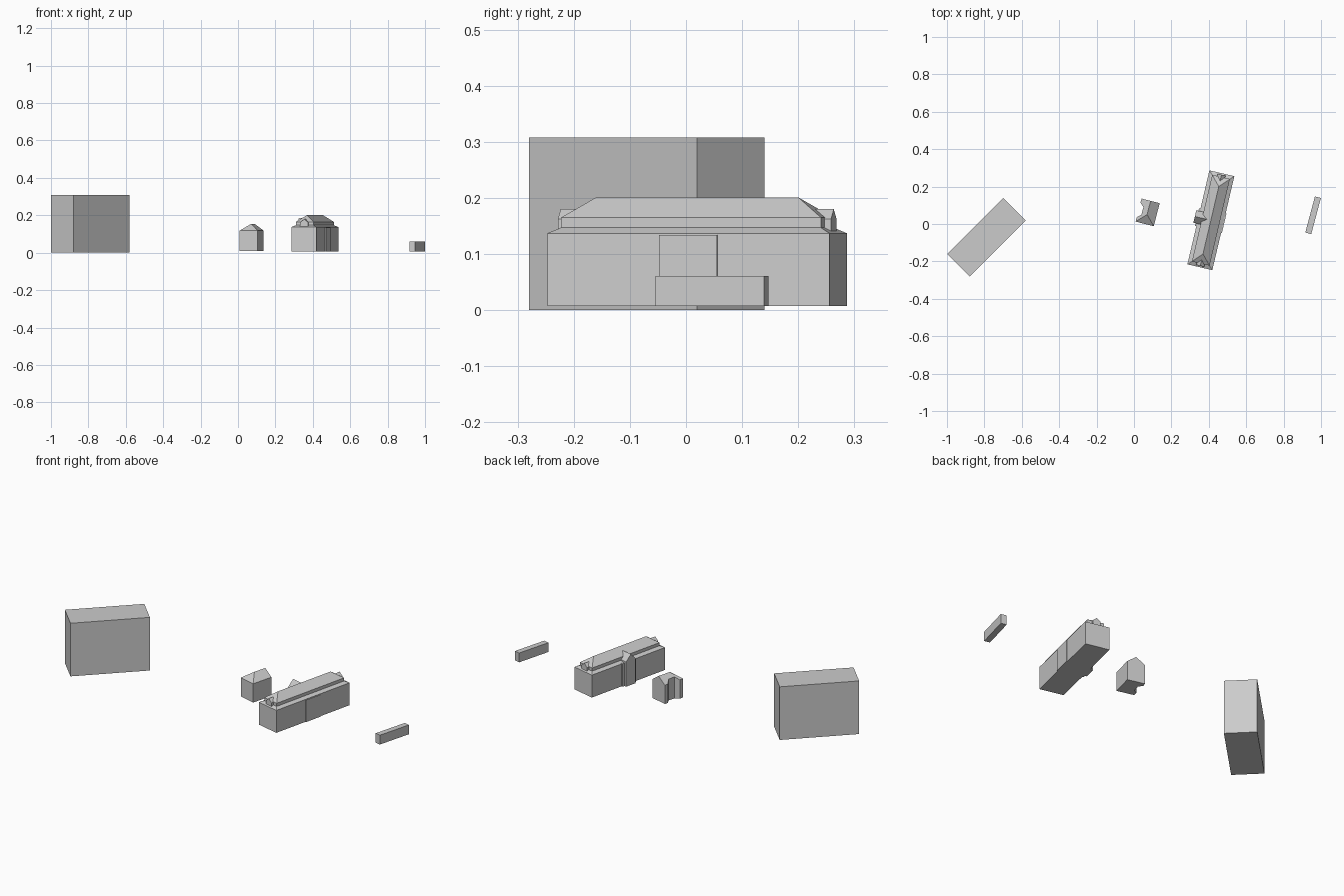
import bpy, bmesh, math
from mathutils import Matrix

if "Cube" in bpy.data.objects:
    bpy.data.objects.remove(bpy.data.objects["Cube"])


def make(name, bm, loc=(0, 0), deg=0):
    bmesh.ops.remove_doubles(bm, verts=bm.verts, dist=1e-6)
    bmesh.ops.recalc_face_normals(bm, faces=bm.faces)
    me = bpy.data.meshes.new(name)
    bm.to_mesh(me)
    bm.free()
    ob = bpy.data.objects.new(name, me)
    bpy.context.collection.objects.link(ob)
    ob.matrix_world = Matrix.Translation((*loc, 0)) @ Matrix.Rotation(math.radians(deg), 4, 'Z')
    return ob


def loft(rings):
    """Closed solid through stacked rectangles (half width, half length, z)."""
    bm = bmesh.new()
    loops = [[bm.verts.new((sx * w, sy * l, z)) for sx, sy in ((-1, -1), (1, -1), (1, 1), (-1, 1))]
             for w, l, z in rings]
    bm.faces.new(loops[0])
    for a, b in zip(loops, loops[1:]):
        for i in range(4):
            j = (i + 1) % 4
            bm.faces.new((a[i], a[j], b[j], b[i]))
    if rings[-1][0] > 0:
        bm.faces.new(loops[-1])
    return bm


def prism(points, to3d, d0, d1):
    """Extrude a 2D outline between two depths."""
    bm = bmesh.new()
    a = [bm.verts.new(to3d(u, v, d0)) for u, v in points]
    b = [bm.verts.new(to3d(u, v, d1)) for u, v in points]
    bm.faces.new(a)
    bm.faces.new(b)
    for i in range(len(a)):
        j = (i + 1) % len(a)
        bm.faces.new((a[i], a[j], b[j], b[i]))
    return bm


def gable(half, base, eave, peak):
    return [(-half, base), (half, base), (half, eave), (0, peak), (-half, eave)]


# Plain blocks
make("large_block", loft([(0.085, 0.212, 0), (0.085, 0.212, 0.308)]), (-0.789, -0.07), -45)
make("low_wall", loft([(0.0165, 0.1, 0.007), (0.0165, 0.1, 0.061)]), (0.9575, 0.0465), -15)

# Long hall with stepped hipped roof
HALL, TURN = (0.411, 0.02), -13.2
make("hall", loft([(0.0685, 0.258, 0.007), (0.0685, 0.258, 0.137), (0.0485, 0.238, 0.147),
                   (0.0485, 0.238, 0.165), (0, 0.185, 0.201)]), HALL, TURN)

# Gabled dormers at both roof ends
for side, label in ((-1, "south"), (1, "north")):
    make(label + "_dormer", prism(gable(0.022, 0.135, 0.162, 0.18),
                                  lambda u, v, d: (u, d * side, v), 0.205, 0.25), HALL, TURN)

# Shallow projection on the east wall
make("east_projection", prism([(-0.053, 0.007), (0.053, 0.007), (0.053, 0.134), (-0.053, 0.134)],
                              lambda u, v, d: (d, u, v), 0.06, 0.073), HALL, TURN)

# Stepped gabled entrance bay on the west wall
make("west_bay_wings", prism([(-0.048, 0.007), (0.048, 0.007), (0.048, 0.14), (-0.048, 0.14)],
                             lambda u, v, d: (d, u, v), -0.076, -0.05), HALL, TURN)
make("west_bay", prism(gable(0.034, 0.007, 0.15, 0.185),
                       lambda u, v, d: (d, u, v), -0.088, -0.015), HALL, TURN)

# Small house: hipped at the south, gabled at the north
bm = bmesh.new()
W, L = 0.05, 0.0635
low = [bm.verts.new((x, y, 0.009)) for x, y in ((-W, -L), (W, -L), (W, L), (-W, L))]
top = [bm.verts.new((v.co.x, v.co.y, 0.118)) for v in low]
rs, rn = bm.verts.new((0, -0.012, 0.154)), bm.verts.new((0, L, 0.154))
for f in (low, (low[0], low[1], top[1], top[0]), (low[1], low[2], top[2], top[1]),
          (low[2], low[3], top[3], rn, top[2]), (low[3], low[0], top[0], top[3]),
          (top[0], top[1], rs), (top[1], top[2], rn, rs), (top[3], top[0], rs, rn)):
    bm.faces.new(f)
house = make("small_house", bm, (0.073, 0.062), -14.5)

# Angled recess in the west wall of the house
cutter = make("recess_cutter", prism([(-0.08, -0.04), (-0.05, -0.04), (-0.029, -0.02), (-0.029, 0.022),
                                      (-0.05, 0.04), (-0.08, 0.04)],
                                     lambda u, v, d: (u, v, d), -0.05, 0.3), (0.073, 0.062), -14.5)
cutter.hide_render = True
cutter.hide_set(True)
mod = house.modifiers.new("recess", 'BOOLEAN')
mod.operation = 'DIFFERENCE'
mod.solver = 'EXACT'
mod.object = cutter
